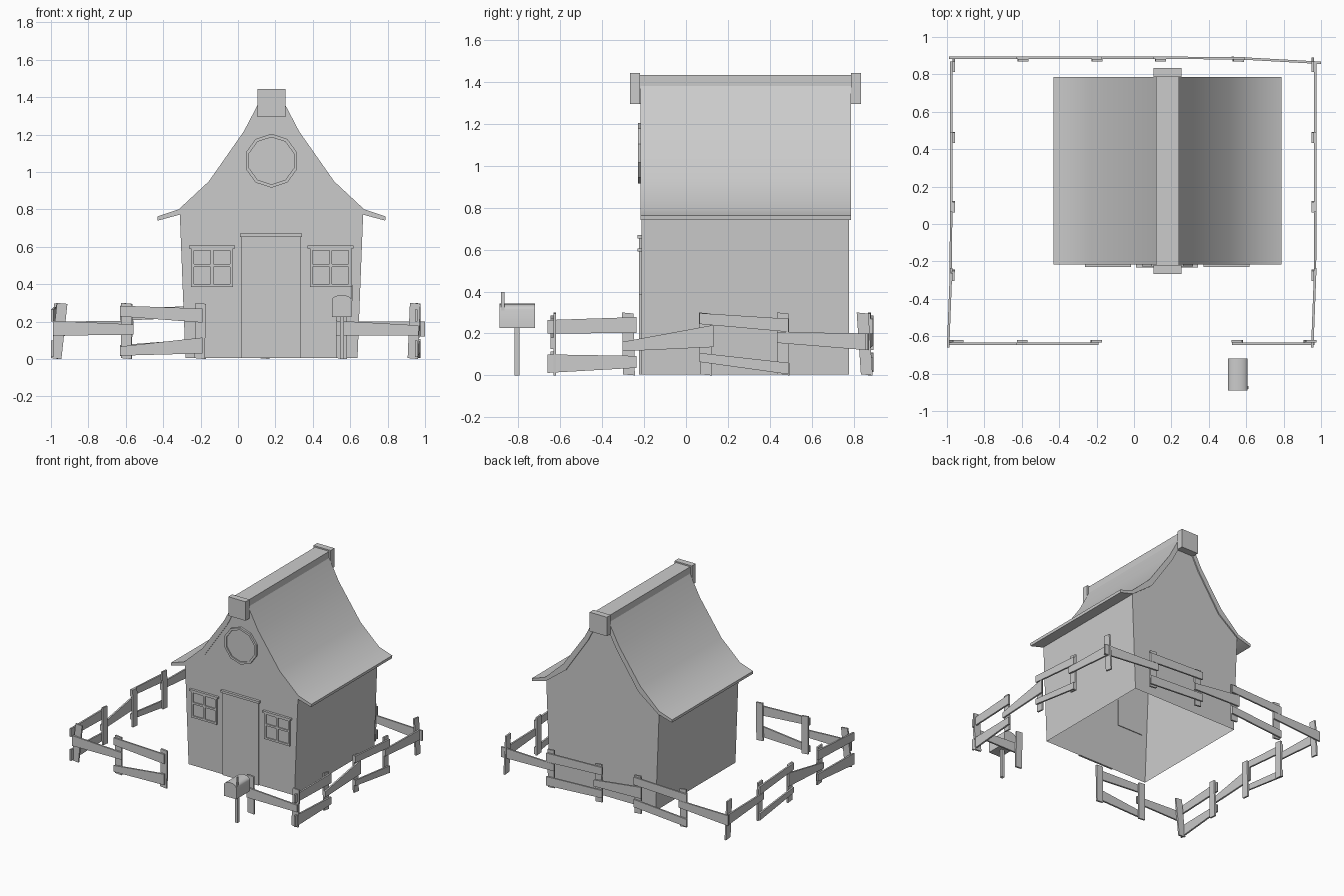
import bpy, bmesh
from math import sin, cos, pi

CX = 0.179  # house centre line


def prism(name, pts, a, b, place, skip=()):
    """Extrude 2D outline from depth a to b; place(u, w, z) maps to the world."""
    bm = bmesh.new()
    A = [bm.verts.new(place(u, a, z)) for u, z in pts]
    B = [bm.verts.new(place(u, b, z)) for u, z in pts]
    n = len(pts)
    bm.faces.new(A)
    bm.faces.new(B[::-1])
    for i in range(n):
        if i not in skip:
            j = (i + 1) % n
            bm.faces.new((A[j], A[i], B[i], B[j]))
    bmesh.ops.recalc_face_normals(bm, faces=bm.faces)
    me = bpy.data.meshes.new(name)
    bm.to_mesh(me)
    bm.free()
    ob = bpy.data.objects.new(name, me)
    bpy.context.collection.objects.link(ob)
    return ob


def xyz(u, w, z):
    return (u, w, z)


def box(name, x0, x1, y0, y1, z0, z1):
    return prism(name, [(x0, z0), (x1, z0), (x1, z1), (x0, z1)], y0, y1, xyz)


def smooth(ob, angle=0.6):
    bpy.ops.object.select_all(action='DESELECT')
    ob.select_set(True)
    bpy.context.view_layer.objects.active = ob
    bpy.ops.object.shade_smooth_by_angle(angle=angle)


# House walls: flared gable outline, open underneath and under the roof
half = [(0.46, 0.005), (0.49, 0.772), (0.315, 0.905), (0.122, 1.19), (0.07, 1.295)]
outline = [(CX + u, z) for u, z in half] + [(CX - u, z) for u, z in half[::-1]]
prism("house_walls", outline, -0.212, 0.778, xyz, skip={1, 2, 3, 4, 5, 6, 7, 9})

# Curved roof slopes
outer = [(0.61, 0.762), (0.496, 0.80), (0.335, 0.95), (0.148, 1.217), (0.06, 1.385)]
inner = [(0.06, 1.31), (0.122, 1.19), (0.315, 0.905), (0.49, 0.772), (0.608, 0.74)]
for side, s in (("left", -1), ("right", 1)):
    smooth(prism("roof_" + side, [(CX + s * u, z) for u, z in outer + inner],
                 -0.217, 0.787, xyz))

# Ridge beam and its end blocks
box("ridge_beam", CX - 0.062, CX + 0.062, -0.22, 0.79, 1.295, 1.433)
for end, y in (("front", -0.268), ("back", 0.787)):
    box("ridge_block_" + end, CX - 0.076, CX + 0.074, y, y + 0.048, 1.294, 1.443)

# Round gable window
def ring(r):
    return [(CX + r * sin(i * pi / 5), 1.06 + r * cos(i * pi / 5)) for i in range(10)]

frame = ring(0.144)
pane = ring(0.126)
for i in range(10):
    j = (i + 1) % 10
    prism("round_window_frame", [frame[i], frame[j], pane[j], pane[i]], -0.228, -0.21, xyz)
prism("round_window_pane", pane, -0.219, -0.21, xyz)

# Door and lintel
box("door", 0.02, 0.333, -0.223, -0.208, 0.005, 0.652)
box("door_lintel", 0.01, 0.343, -0.232, -0.212, 0.652, 0.67)

# Square windows with cross bars
for side, x in (("left", -0.25), ("right", 0.384)):
    x1 = x + 0.222
    box("window_pane_" + side, x, x1, -0.215, -0.206, 0.385, 0.595)
    for k in (0, 0.104, 0.207):
        box("window_upright_" + side, x + k, x + k + 0.015, -0.224, -0.212, 0.385, 0.595)
    for z in (0.385, 0.492, 0.58):
        box("window_bar_" + side, x + 0.001, x1 - 0.001, -0.2235, -0.212, z, z + 0.015)
    box("window_lintel_" + side, x - 0.013, x1 + 0.012, -0.231, -0.212, 0.592, 0.606)

# Mailbox: arched box, post and flag
arch = [(0.502, 0.225), (0.608, 0.225), (0.608, 0.315)]
arch += [(0.555 + 0.053 * cos(i * pi / 8), 0.315 + 0.027 * sin(i * pi / 8)) for i in range(1, 8)]
arch += [(0.502, 0.315)]
smooth(prism("mailbox", arch, -0.89, -0.72, xyz))
box("mailbox_post", 0.545, 0.568, -0.817, -0.795, 0.0, 0.23)
box("mailbox_flag", 0.606, 0.611, -0.882, -0.866, 0.31, 0.397)

# Fence: each side maps (along, outward, up) to the world
def front(u, w, z):
    return (u, -0.633 - w, z)

def back(u, w, z):
    return (u, 0.882 + w - 0.06 * max(0, u - 0.555), z)

def left(u, w, z):
    return (-0.971 - w - 0.04 * max(0, -0.25 - u), u, z)

def right(u, w, z):
    return (0.963 + w - 0.04 * max(0, -0.25 - u), u, z)


def rail(name, place, u0, u1, lo0, hi0, lo1, hi1):
    prism(name, [(u0, lo0), (u1, lo1), (u1, hi1), (u0, hi0)], 0, 0.013, place)


def post(name, place, bottom, top, h=0.3):
    r = 0.028
    prism(name, [(bottom - r, 0.005), (bottom + r, 0), (top + r, h - 0.005), (top - r, h)],
          -0.013, 0, place)


# Front fence with gate gap
for b, t in ((-0.972, -0.94), (-0.597, -0.597), (-0.205, -0.2), (0.555, 0.55), (0.935, 0.947)):
    post("front_post", front, b, t)
rail("front_rail", front, -0.99, -0.56, 0.125, 0.205, 0.13, 0.185)
rail("front_rail", front, -0.63, -0.19, 0.228, 0.285, 0.195, 0.27)
rail("front_rail", front, -0.63, -0.19, 0.018, 0.067, 0.03, 0.115)
rail("front_rail", front, 0.525, 0.965, 0.125, 0.205, 0.125, 0.18)

# Matching side fences
for name, place in (("left", left), ("right", right)):
    for b, t in ((-0.272, -0.278), (0.095, 0.09), (0.465, 0.462), (0.862, 0.842)):
        post(name + "_post", place, b, t)
    for args in ((-0.66, -0.235, 0.2, 0.264, 0.202, 0.278),
                 (-0.66, -0.235, 0.012, 0.1, 0.036, 0.093),
                 (-0.303, 0.13, 0.115, 0.16, 0.135, 0.24),
                 (0.065, 0.49, 0.245, 0.297, 0.207, 0.27),
                 (0.065, 0.49, 0.064, 0.107, 0.005, 0.06),
                 (0.435, 0.868, 0.155, 0.207, 0.12, 0.2)):
        rail(name + "_rail", place, *args)

# Back fence
for u in (-0.595, -0.2, 0.14, 0.555):
    post("back_post", back, u, u + 0.004)
for args in ((-0.99, -0.56, 0.12, 0.2, 0.15, 0.205),
             (-0.63, -0.17, 0.205, 0.27, 0.225, 0.285),
             (-0.63, -0.17, 0.015, 0.075, 0.05, 0.11),
             (-0.235, 0.175, 0.13, 0.22, 0.12, 0.17),
             (0.105, 0.59, 0.225, 0.285, 0.2, 0.27),
             (0.105, 0.59, 0.045, 0.105, 0.015, 0.085),
             (0.52, 1.0, 0.145, 0.2, 0.12, 0.2)):
    rail("back_rail", back, *args)
